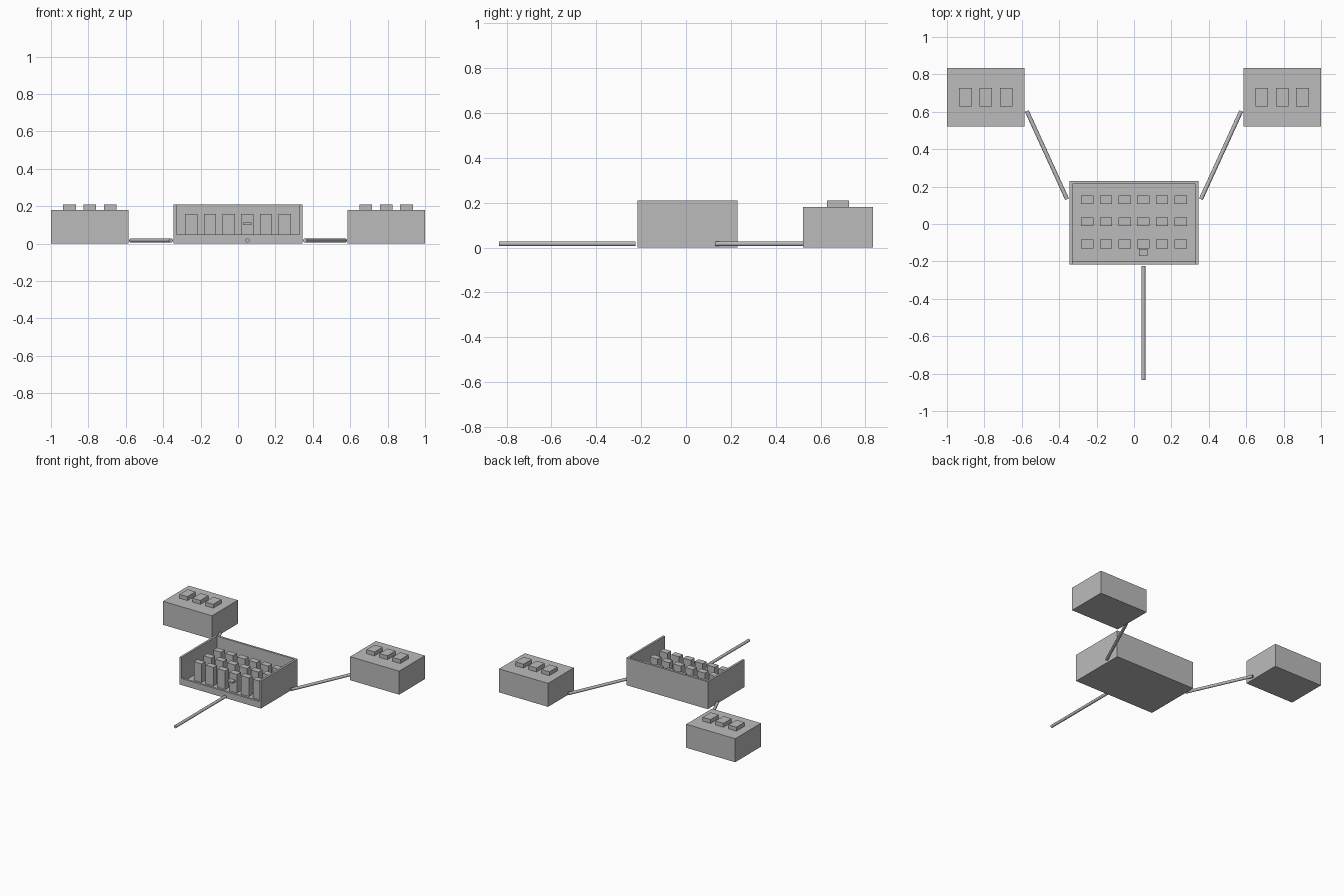
import bpy, math
from mathutils import Vector

if "Cube" in bpy.data.objects:
    bpy.data.objects.remove(bpy.data.objects["Cube"])

grey = bpy.data.materials.new("plain grey")
grey.diffuse_color = (0.5, 0.5, 0.5, 1)
grey.use_nodes = True
grey.node_tree.nodes["Principled BSDF"].inputs["Base Color"].default_value = grey.diffuse_color


def mesh_object(name, verts, faces):
    me = bpy.data.meshes.new(name)
    me.from_pydata(verts, [], faces)
    me.materials.append(grey)
    ob = bpy.data.objects.new(name, me)
    bpy.context.collection.objects.link(ob)
    return ob


def box(name, x0, x1, y0, y1, z0, z1):
    verts = [(x, y, z) for z in (z0, z1) for x, y in ((x0, y0), (x1, y0), (x1, y1), (x0, y1))]
    faces = [(3, 2, 1, 0), (4, 5, 6, 7), (0, 1, 5, 4), (1, 2, 6, 5), (2, 3, 7, 6), (3, 0, 4, 7)]
    return mesh_object(name, verts, faces)


def pipe(name, a, b, r=0.011):
    a, b = Vector(a), Vector(b)
    bpy.ops.mesh.primitive_cylinder_add(vertices=16, radius=r, depth=(b - a).length,
                                        location=(a + b) / 2)
    ob = bpy.context.object
    ob.name = name
    ob.rotation_euler = (b - a).to_track_quat('Z', 'Y').to_euler()
    ob.data.materials.append(grey)
    bpy.ops.object.shade_smooth_by_angle(angle=math.radians(40))


# Main hall: open-topped tray with a low front lip
X, Y0, Y1, H, T = 0.345, -0.216, 0.229, 0.21, 0.016
box("hall_floor", -X, X, Y0, Y1, 0, T)
box("hall_back_wall", -X + T, X - T, Y1 - T, Y1, T, H)
box("hall_front_lip", -X + T, X - T, Y0, Y0 + T, T, 0.05)
for side, s in (("left", -1), ("right", 1)):
    x0, x1 = sorted((s * X, s * (X - T)))
    box(f"hall_{side}_wall", x0, x1, Y0, Y1, T, H)

# Cabinets in three rows of six
for y in (-0.107, 0.011, 0.129):
    for i in range(6):
        x = -0.25 + 0.1 * i
        box("cabinet", x - 0.033, x + 0.033, y - 0.023, y + 0.023, T, 0.158)

# Small shelf on one front cabinet
box("cabinet_shelf", 0.028, 0.072, -0.171, -0.134, 0.1, 0.113)

# Side buildings with roof units, and the pipes leading to them
for side, s in (("left", -1), ("right", 1)):
    x0, x1 = sorted((s * 0.585, s * 1.0))
    box(f"{side}_building", x0, x1, 0.521, 0.833, 0, 0.18)
    for c in (0.683, 0.792, 0.901):
        box(f"{side}_roof_unit", s * c - 0.034, s * c + 0.034, 0.628, 0.726, 0.18, 0.21)
    pipe(f"{side}_pipe", (s * 0.358, 0.133, 0.017), (s * 0.573, 0.604, 0.017))

# Front pipe
pipe("front_pipe", (0.05, -0.833, 0.017), (0.05, -0.225, 0.017))
